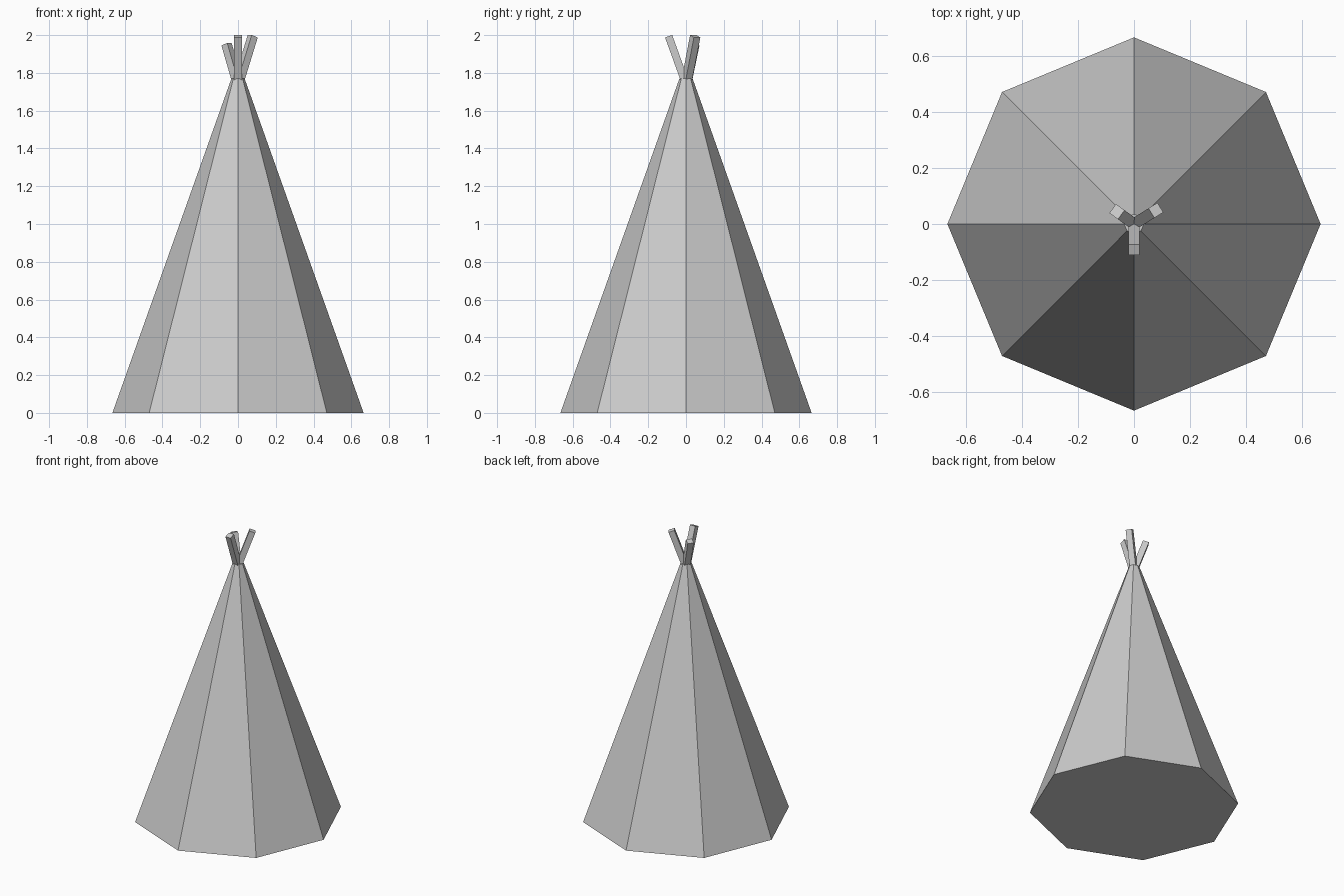
import bpy
import math
from mathutils import Vector

cube = bpy.data.objects.get("Cube")
if cube:
    bpy.data.objects.remove(cube, do_unlink=True)

# Single flat colour
GREY = (0.6, 0.6, 0.6, 1)
grey = bpy.data.materials.new("light_grey")
grey.use_nodes = True
grey.diffuse_color = GREY
grey.node_tree.nodes["Principled BSDF"].inputs["Base Color"].default_value = GREY

# Eight-sided canvas cover with corners on the axes, closed at both ends
HEIGHT = 1.77
bpy.ops.mesh.primitive_cone_add(vertices=8, radius1=0.665, radius2=0.035,
                                depth=HEIGHT, location=(0, 0, HEIGHT / 2))
cover = bpy.context.object
cover.name = "canvas_cover"
cover.data.materials.append(grey)


def add_pole(name, angle, reach, top):
    """Square pole leaning out of the opening; its foot is hidden in the cover."""
    a = math.radians(angle)
    outward = Vector((math.cos(a), math.sin(a), 0))
    start = Vector((0, 0, 1.74))
    end = outward * reach + Vector((0, 0, top))
    bpy.ops.mesh.primitive_cube_add(size=1, location=(start + end) / 2)
    pole = bpy.context.object
    pole.name = name
    pole.scale = (0.04, 0.04, (end - start).length)
    pole.rotation_euler = (0, math.atan2(reach, top - start.z), a)
    pole.data.materials.append(grey)


# Three crossing poles: name, heading, reach, end height
for pole_spec in (("front_pole", -90, 0.092, 1.994),
                  ("back_left_pole", 32, 0.092, 1.994),
                  ("back_right_pole", 144, 0.075, 1.952)):
    add_pole(*pole_spec)
